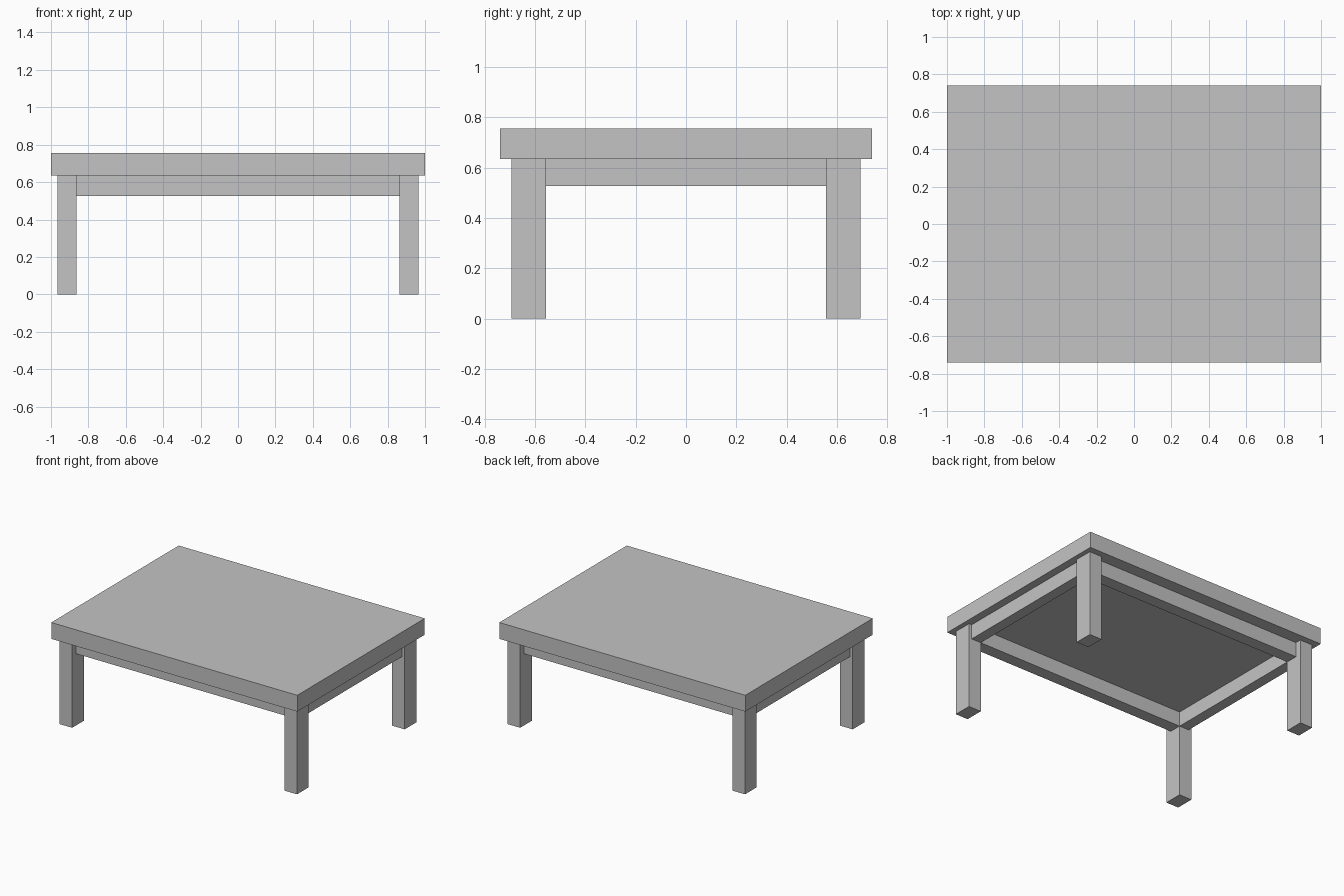
import bpy
from mathutils import Vector

cube = bpy.data.objects.get("Cube")
if cube:
    bpy.data.objects.remove(cube, do_unlink=True)

grey = bpy.data.materials.new("plain_grey")
grey.use_nodes = True
colour = (0.55, 0.55, 0.55, 1)
grey.diffuse_color = colour
grey.node_tree.nodes["Principled BSDF"].inputs["Base Color"].default_value = colour


def box(name, low, high):
    """Axis-aligned box between two opposite corners."""
    low, high = Vector(low), Vector(high)
    bpy.ops.mesh.primitive_cube_add(size=1, location=(low + high) / 2)
    obj = bpy.context.object
    obj.name = name
    obj.scale = high - low
    bpy.ops.object.transform_apply(location=False, rotation=False, scale=True)
    obj.data.materials.append(grey)
    return obj


top_z, under_z, apron_z = 0.755, 0.635, 0.527
leg_in = Vector((0.863, 0.557))      # inner corner of each leg
leg_out = Vector((0.965, 0.693))     # outer corner of each leg
apron_out = Vector((0.942, 0.648))   # outer apron faces, set back from the legs

# Thick slab top
box("table_top", (-1, -0.74, under_z), (1, 0.74, top_z))

for sx, side in ((1, "left"), (-1, "right")):
    # Side aprons run between the legs, flush with their inner faces
    xs = sorted((sx * leg_in.x, sx * apron_out.x))
    box(f"{side}_apron", (xs[0], -leg_in.y, apron_z), (xs[1], leg_in.y, under_z))
    # Corner legs
    lx = sorted((sx * leg_in.x, sx * leg_out.x))
    for sy, end in ((-1, "front"), (1, "back")):
        ly = sorted((sy * leg_in.y, sy * leg_out.y))
        box(f"{end}_{side}_leg", (lx[0], ly[0], 0), (lx[1], ly[1], under_z))

# Front and back aprons
for sy, end in ((-1, "front"), (1, "back")):
    ys = sorted((sy * leg_in.y, sy * apron_out.y))
    box(f"{end}_apron", (-leg_in.x, ys[0], apron_z), (leg_in.x, ys[1], under_z))
